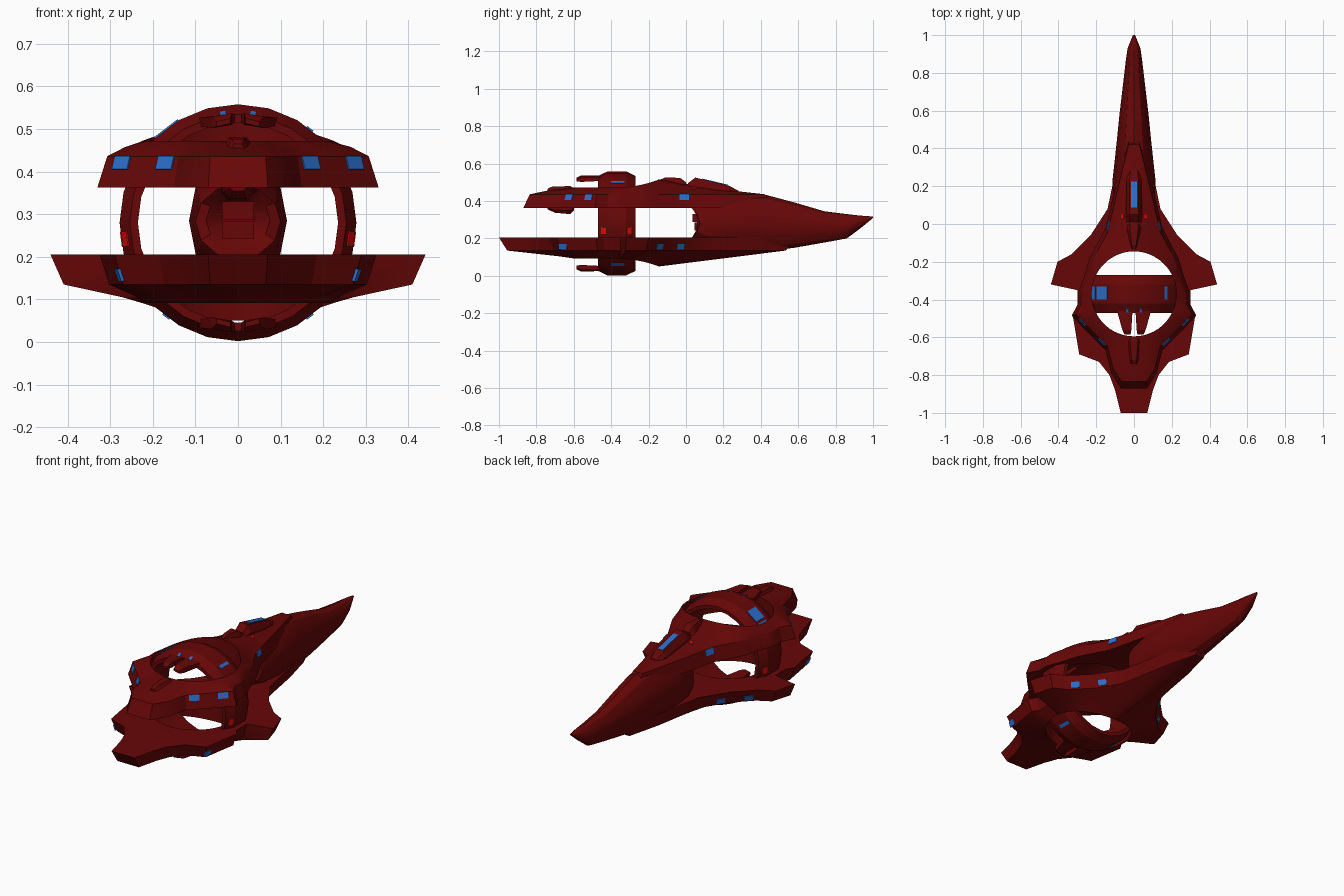
import bpy, bmesh, math
from mathutils import Vector, Matrix
from mathutils.bvhtree import BVHTree

if "Cube" in bpy.data.objects:
    bpy.data.objects.remove(bpy.data.objects["Cube"])


def material(name, rgb):
    m = bpy.data.materials.new(name)
    m.diffuse_color = (*rgb, 1)
    m.use_nodes = True
    m.node_tree.nodes["Principled BSDF"].inputs["Base Color"].default_value = m.diffuse_color
    return m


HULL = material("dark red hull", (0.135, 0.002, 0.002))
BLUE = material("blue panel", (0.025, 0.16, 0.62))
RED = material("bright red light", (0.8, 0.003, 0.003))
CY, CZ, HOLE = -0.37, 0.28, 0.225      # ring centre and deck opening radius


def finish(name, bm, mat=HULL, smooth=True):
    bmesh.ops.recalc_face_normals(bm, faces=bm.faces)
    me = bpy.data.meshes.new(name)
    bm.to_mesh(me)
    bm.free()
    me.materials.append(mat)
    ob = bpy.data.objects.new(name, me)
    bpy.context.collection.objects.link(ob)
    if smooth:
        bpy.context.view_layer.objects.active = ob
        ob.select_set(True)
        bpy.ops.object.shade_smooth_by_angle(angle=math.radians(24))
        ob.select_set(False)
    return ob


def loft(name, rings, wrap=False, mat=HULL, smooth=True):
    """Skin closed loops of equal length; wrap joins last to first, otherwise cap ends."""
    bm = bmesh.new()
    vs = [[bm.verts.new(p) for p in r] for r in rings]
    n = len(rings[0])
    for k in range(len(vs) if wrap else len(vs) - 1):
        a, b = vs[k], vs[(k + 1) % len(vs)]
        for i in range(n):
            j = (i + 1) % n
            bm.faces.new((a[i], a[j], b[j], b[i]))
    if not wrap:
        bm.faces.new(vs[0])
        bm.faces.new(vs[-1])
    return finish(name, bm, mat, smooth)


def decal(name, ob, origin, direction, w, h, mat):
    """Thin plate laid on the surface that a ray hits; w is level on walls, along the hull on tops."""
    tree = BVHTree.FromPolygons([v.co for v in ob.data.vertices],
                                [p.vertices for p in ob.data.polygons])
    loc, nor, _, _ = tree.ray_cast(Vector(origin), Vector(direction).normalized())
    if loc is None:
        return
    if nor.dot(Vector(direction)) > 0:
        nor = -nor
    ax = Vector((0, 1, 0))
    if ob.name.endswith("deck") and abs(nor.z) < 0.8:
        ax = nor.cross(Vector((0, 0, 1)))
    u = (ax - nor * ax.dot(nor)).normalized()
    v = nor.cross(u)
    rot = Matrix((u, v, nor)).transposed().to_4x4()
    bm = bmesh.new()
    bmesh.ops.create_cube(bm, size=1)
    bm.transform(Matrix.Translation(loc) @ rot @ Matrix.Diagonal((w, h, 0.007, 1)))
    finish(name, bm, mat, False)


def deck(name, half, z_flat, z_edge, z_ridge, z_rim, z_front, side_lerp):
    """Pierced deck: flat inner side, slanted wall, ridge, and a rim round the opening."""
    pts = half + [(-x, y) for x, y in reversed(half)]
    dense = []
    for (x0, y0), (x1, y1) in zip(pts, pts[1:] + pts[:1]):
        turn = abs(math.remainder(math.atan2(y1 - CY, x1) - math.atan2(y0 - CY, x0), math.tau))
        n = max(1, math.ceil(turn / math.radians(11)))
        dense += [(x0 + (x1 - x0) * i / n, y0 + (y1 - y0) * i / n) for i in range(n)]
    rings = [[] for _ in range(5)]
    for x, y in dense:
        d = Vector((x, y - CY))
        hole, edge = d.normalized() * HOLE, d * 0.93
        front = max(0, hole.y / HOLE) ** 2
        ridge = edge.lerp(hole, side_lerp + (0.35 - side_lerp) * front)
        zr = z_rim + (z_front - z_rim) * front
        for ring, p, z in zip(rings, (hole, d, edge, ridge, hole),
                              (z_flat, z_flat, z_edge, z_ridge, zr)):
            ring.append((p.x, p.y + CY, z))
    return loft(name, rings, wrap=True)


# Two decks with an opening for the ring
upper_half = [(0.03, 0.48), (0.075, 0.3), (0.11, 0.15), (0.15, -0.02), (0.235, -0.18),
              (0.265, -0.28), (0.295, -0.36), (0.295, -0.42), (0.33, -0.485),
              (0.245, -0.575), (0.15, -0.67), (0.12, -0.79), (0.07, -0.87)]
lower_half = [(0.03, 0.60), (0.08, 0.4), (0.115, 0.2), (0.14, 0.08), (0.23, -0.06),
              (0.33, -0.16), (0.405, -0.2), (0.44, -0.32), (0.30, -0.35), (0.30, -0.44),
              (0.325, -0.48), (0.29, -0.69), (0.185, -0.73), (0.13, -0.80), (0.10, -0.88),
              (0.07, -1.0)]
upper = deck("upper_deck", upper_half, 0.363, 0.436, 0.458, 0.472, 0.515, 0.45)
lower = deck("lower_deck", lower_half, 0.205, 0.135, 0.105, 0.092, 0.05, 0.75)

# Long tapering nose: (y, half width, top, bottom)
stations = [(0.085, 0.04, 0.33, 0.25), (0.06, 0.075, 0.352, 0.22), (0.02, 0.1, 0.37, 0.195),
            (0.10, 0.105, 0.41, 0.15), (0.22, 0.115, 0.44, 0.13),
            (0.43, 0.092, 0.432, 0.132), (0.58, 0.077, 0.392, 0.15), (0.74, 0.058, 0.345, 0.178),
            (0.86, 0.044, 0.33, 0.20), (0.93, 0.034, 0.322, 0.252), (1.0, 0.006, 0.317, 0.309)]
nose_rings = []
for k, (y, w, top, bot) in enumerate(stations):
    c, h = (top + bot) / 2, (top - bot) / 2
    # only the top and bottom lips of the hollow inner end reach back
    lip = 0.055 if k == 2 else 0
    nose_rings.append([(w * math.cos(a), y + lip * math.cos(a) ** 2, c + h * math.sin(a))
                       for a in (math.tau * i / 12 for i in range(12))])
loft("nose_body", nose_rings)

# Upright ring with chamfered outer edge
section = [(-0.1, 0.235), (-0.1, 0.254), (-0.05, 0.278), (0.05, 0.278), (0.1, 0.254), (0.1, 0.235)]
ring = loft("ring", [[(r * math.sin(a), CY + o, CZ + r * math.cos(a)) for o, r in section]
                     for a in (math.tau * i / 24 for i in range(24))], wrap=True)


def wedge(name, secs):
    """Faceted fairing: sections of (y, half width, base z, crest z)."""
    return loft(name, [[(-w, y, b), (w, y, b), (w, y, b + (t - b) * 0.55), (w * 0.6, y, t),
                        (-w * 0.6, y, t), (-w, y, b + (t - b) * 0.55)] for y, w, b, t in secs],
                smooth=False)


# Fairings along the centre line
tower = wedge("spine_tower", [(0.01, 0.04, 0.46, 0.495), (0.05, 0.042, 0.44, 0.525),
                              (0.23, 0.04, 0.43, 0.482), (0.28, 0.03, 0.42, 0.455)])
wedge("front_fairing", [(-0.135, 0.012, 0.48, 0.515), (-0.11, 0.02, 0.47, 0.527),
                        (-0.03, 0.036, 0.46, 0.523), (0.0, 0.036, 0.45, 0.50)])
wedge("rear_fairing", [(-0.74, 0.016, 0.44, 0.465), (-0.72, 0.022, 0.44, 0.476),
                       (-0.62, 0.034, 0.44, 0.48), (-0.60, 0.03, 0.44, 0.47)])
wedge("rear_pod", [(-0.74, 0.02, 0.37, 0.355), (-0.70, 0.032, 0.37, 0.337),
                   (-0.62, 0.036, 0.37, 0.33), (-0.60, 0.03, 0.37, 0.35)])


def box(name, lo, hi):
    bm = bmesh.new()
    bmesh.ops.create_cube(bm, size=1)
    lo, hi = Vector(lo), Vector(hi)
    bm.transform(Matrix.Translation((lo + hi) / 2) @ Matrix.Diagonal((*(hi - lo), 1)))
    finish(name, bm, HULL, False)


# Dock block on the inner end of the nose
box("dock_upper", (-0.038, 0.035, 0.288), (0.038, 0.09, 0.33))
box("dock_lower", (-0.038, 0.045, 0.243), (0.038, 0.09, 0.284))

# Twin blades behind the ring, top and bottom
for s in (-1, 1):
    for flip in (-1, 1):
        def sec(y, x0, x1, z0, z1):
            return [(s * x, y, CZ + flip * (z - CZ)) for x, z in
                    ((x0, z0), (x1, z0 - 0.008), (x1, z1 - 0.008), (x0, z1))]
        loft("ring_blade", [sec(-0.585, 0.018, 0.05, 0.513, 0.525),
                            sec(-0.56, 0.014, 0.062, 0.51, 0.537),
                            sec(-0.46, 0.008, 0.09, 0.515, 0.535)], smooth=False)

# Blue windows and red lights
for s in (-1, 1):
    for y in (-0.52, -0.625, -0.01):
        decal("upper_window", upper, (s, y, 0.42), (-s, 0, 0), 0.052, 0.032, BLUE)
    for y in (-0.66, -0.14, -0.03):
        decal("lower_window", lower, (s, y, 0.157), (-s, 0, 0), 0.045, 0.03, BLUE)
    for y in (-0.44, -0.305):
        decal("ring_light", ring, (s, y, 0.242), (-s, 0, 0), 0.028, 0.036, RED)
    decal("deck_light", upper, (s * 0.06, 0.04, 2), (0, 0, -1), 0.018, 0.013, RED)
    decal("ring_marker", ring, (s * 0.035, -0.458, 2), (0, 0, -1), 0.022, 0.015, BLUE)
    for deg, h in ((-37.5, 0.07), (-52.5, 0.05), (37.5, 0.018)):
        a = math.radians(deg)
        if s < 0:                       # lower panels are narrow
            h = 0.02 if abs(deg) < 40 else 0
        d = Vector((math.sin(a), 0, s * math.cos(a)))
        if h:
            decal("ring_panel", ring, Vector((0, CY + 0.005, CZ)) + d, -d, 0.07, h, BLUE)
decal("spine_panel", tower, (0, 0.155, 2), (0, 0, -1), 0.14, 0.03, BLUE)
